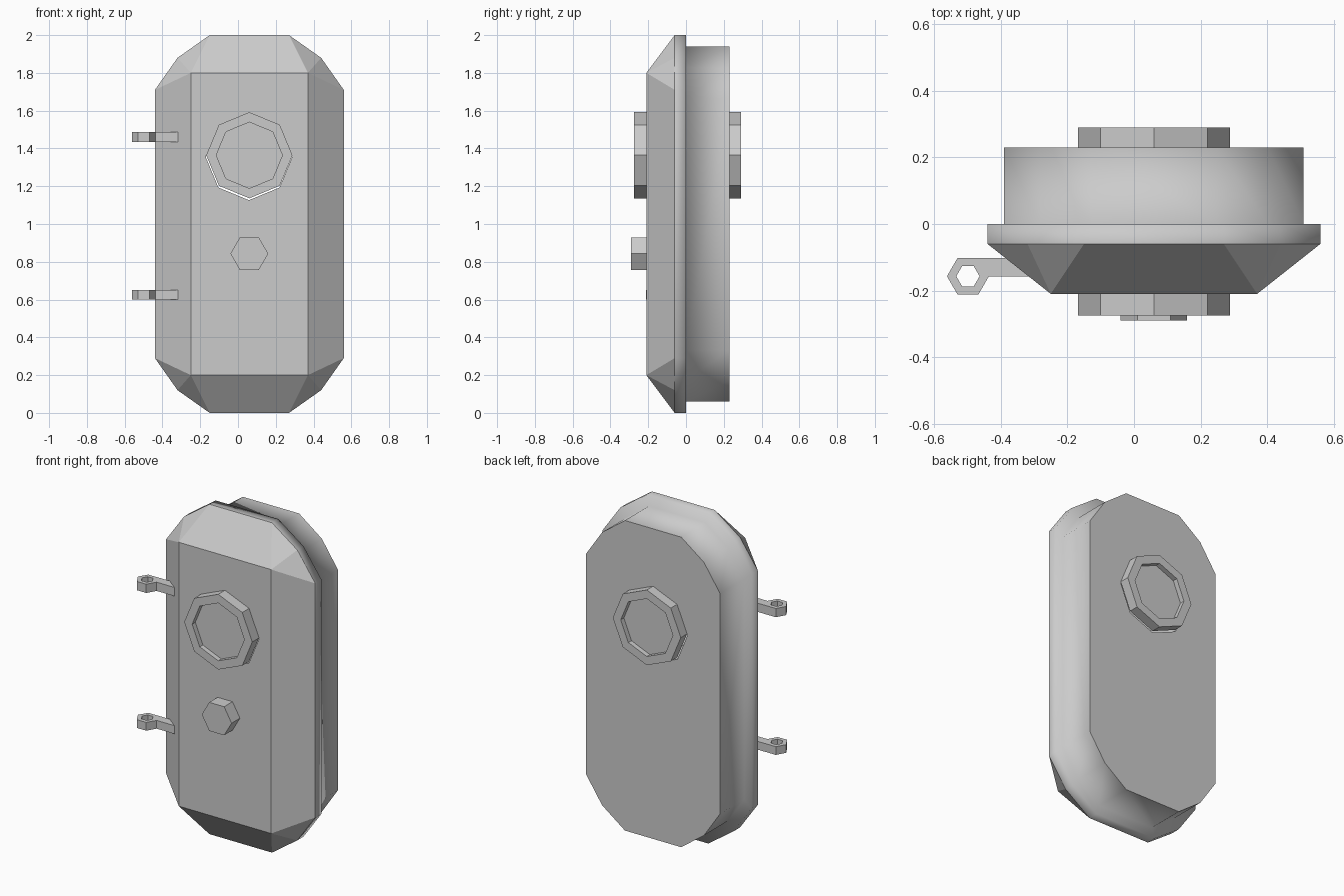
import bpy, bmesh
from math import cos, sin, pi

if "Cube" in bpy.data.objects:
    bpy.data.objects.remove(bpy.data.objects["Cube"])

CX = 0.06  # door centre line


def finish(bm, name):
    bmesh.ops.recalc_face_normals(bm, faces=bm.faces)
    me = bpy.data.meshes.new(name)
    bm.to_mesh(me)
    bm.free()
    ob = bpy.data.objects.new(name, me)
    bpy.context.collection.objects.link(ob)
    return ob


def loop(bm, pts):
    return [bm.verts.new(p) for p in pts]


def bridge(bm, a, b, smooth=False):
    n = len(a)
    for i in range(n):
        f = bm.faces.new((a[i], a[(i + 1) % n], b[(i + 1) % n], b[i]))
        f.smooth = smooth


def ngon(n, r, cx, cz, y):
    return [(cx + r * cos(2 * pi * i / n), y, cz + r * sin(2 * pi * i / n)) for i in range(n)]


# ---- outline of the door: each corner is cut by three points ----
CORNER = [(0.5, 0.71), (0.38, 0.88), (0.21, 1.0)]


def outline(y, kx=1, kz=1):
    pts = []
    for sx, sz in ((1, 1), (-1, 1), (-1, -1), (1, -1)):
        c = CORNER if sx * sz > 0 else CORNER[::-1]
        pts += [(CX + sx * x * kx, y, 1 + sz * z * kz) for x, z in c]
    return pts


# Door: tapered front panel, flange, and plug body behind it
bm = bmesh.new()
front = loop(bm, [(CX + sx * 0.31, -0.21, 1 + sz * 0.8)
                  for sx, sz in ((1, 1), (-1, 1), (-1, -1), (1, -1))])
rings = [loop(bm, outline(-0.06)), loop(bm, outline(0.0)),
         loop(bm, outline(0.0, 0.9, 0.94)), loop(bm, outline(0.23, 0.9, 0.94))]
bm.faces.new(front)
rim = rings[0]
for c in range(4):
    a, b, d = rim[3 * c:3 * c + 3]
    bm.faces.new((front[c], a, b))
    bm.faces.new((front[c], b, d))
    bm.faces.new((front[c], d, rim[(3 * c + 3) % 12], front[(c + 1) % 4]))
for a, b in zip(rings, rings[1:]):
    bridge(bm, a, b, smooth=True)
bm.faces.new(rings[-1])
door = finish(bm, "door_body")

# Window opening cut through the door
bm = bmesh.new()
a, b = (loop(bm, ngon(8, 0.229, CX - 0.002, 1.355, y)) for y in (-0.5, 0.5))
bridge(bm, a, b)
bm.faces.new(a)
bm.faces.new(b)
cutter = finish(bm, "window_cutter")
cutter.hide_render = True
cutter.hide_viewport = True
mod = door.modifiers.new("window_hole", 'BOOLEAN')
mod.operation = 'DIFFERENCE'
mod.solver = 'EXACT'
mod.object = cutter


# Porthole frames with a recessed pane, front and back
def porthole(name, y_base, y_out, y_pane):
    bm = bmesh.new()
    ls = [loop(bm, ngon(8, r, CX, 1.364, y))
          for r, y in ((0.228, y_base), (0.228, y_out), (0.175, y_out), (0.175, y_pane))]
    for a, b in zip(ls, ls[1:]):
        bridge(bm, a, b)
    bm.faces.new(ls[-1])
    bm.faces.new(ls[0])
    finish(bm, name)


porthole("front_porthole", -0.21, -0.275, -0.245)
porthole("back_porthole", 0.23, 0.29, 0.26)

# Hexagonal knob
bm = bmesh.new()
a, b = (loop(bm, ngon(6, 0.1, CX, 0.843, y)) for y in (-0.205, -0.29))
bridge(bm, a, b)
bm.faces.new(a)
bm.faces.new(b)
finish(bm, "hex_knob")


# Hinges: hexagonal eye with a short arm into the door
def hinge(name, z0, z1):
    bm = bmesh.new()

    def hexa(r, z):
        return loop(bm, [(x, y, z) for x, z_, y in ngon(6, r, -0.499, -0.157, 0)])

    ls = [hexa(0.063, z0), hexa(0.063, z1), hexa(0.035, z1), hexa(0.035, z0)]
    for i in range(4):
        bridge(bm, ls[i], ls[(i + 1) % 4])
    arm = [(-0.468, -0.102), (-0.436, -0.157), (-0.3, -0.157), (-0.3, -0.102)]
    a, b = (loop(bm, [(x, y, z) for x, y in arm]) for z in (z0, z1))
    bridge(bm, a, b)
    bm.faces.new(a)
    bm.faces.new(b)
    finish(bm, name)


hinge("lower_hinge", 0.60, 0.65)
hinge("upper_hinge", 1.435, 1.488)
